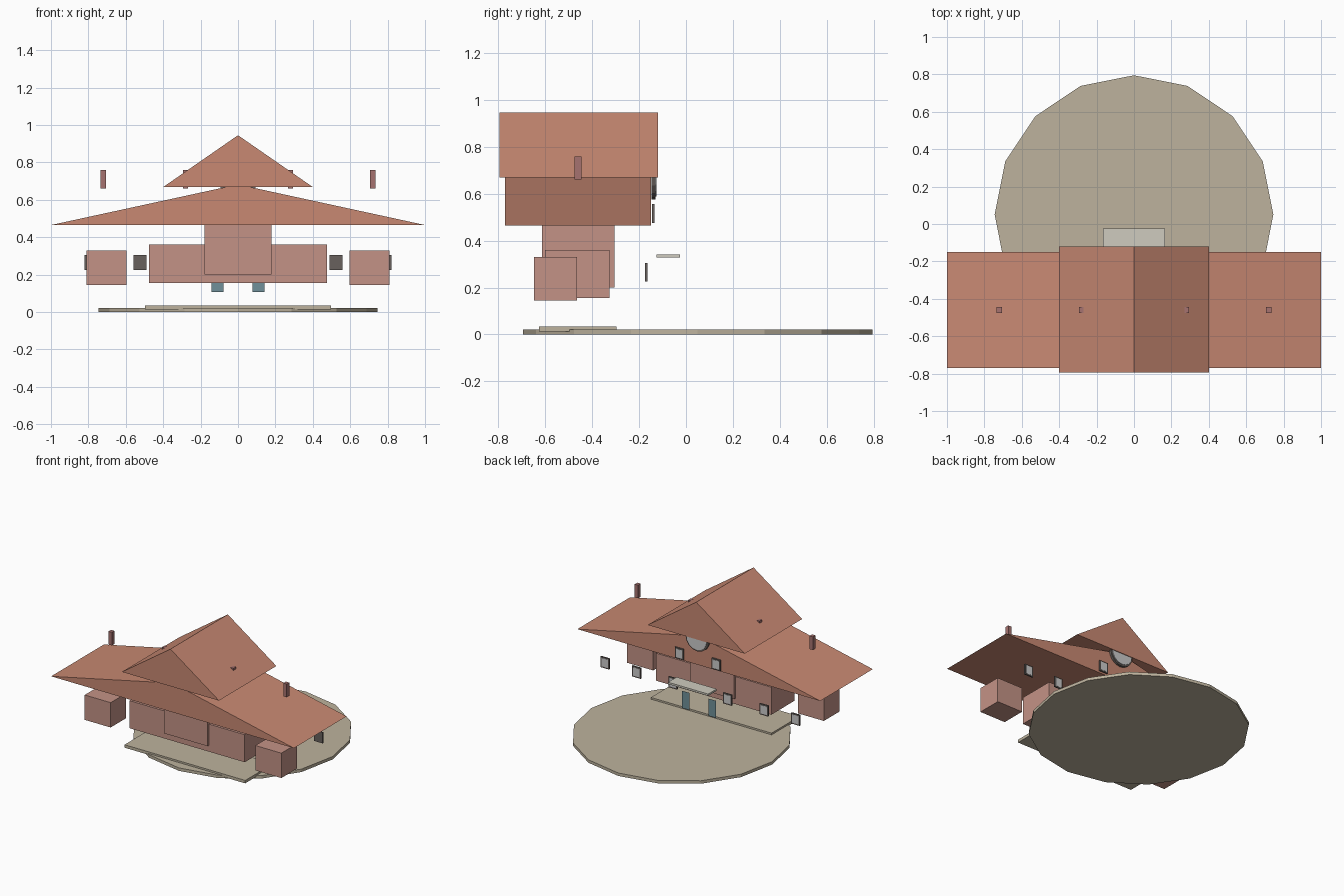
import bpy, bmesh, math

if "Cube" in bpy.data.objects:
    bpy.data.objects.remove(bpy.data.objects["Cube"])


def mat(name, rgb):
    m = bpy.data.materials.new(name)
    m.diffuse_color = (*rgb, 1)
    m.use_nodes = True
    m.node_tree.nodes["Principled BSDF"].inputs["Base Color"].default_value = m.diffuse_color
    return m


ROOF = mat("roof_tile", (0.58, 0.25, 0.17))
WALL = mat("wall_brick", (0.55, 0.29, 0.24))
CHIM = mat("chimney_brick", (0.38, 0.17, 0.16))
TAN = mat("paving", (0.51, 0.45, 0.34))
STONE = mat("stone", (0.62, 0.60, 0.52))
TEAL = mat("door_paint", (0.16, 0.28, 0.32))
FRAME = mat("frame", (0.14, 0.12, 0.11))
GLASS = mat("glass", (0.55, 0.58, 0.56))


def mesh_object(name, verts, faces, m):
    me = bpy.data.meshes.new(name)
    me.from_pydata(verts, [], faces)
    bm = bmesh.new()
    bm.from_mesh(me)
    bmesh.ops.recalc_face_normals(bm, faces=bm.faces)
    bm.to_mesh(me)
    bm.free()
    me.materials.append(m)
    ob = bpy.data.objects.new(name, me)
    bpy.context.collection.objects.link(ob)
    return ob


def extrude_y(name, profile, y0, y1, m):
    """Prism from an (x, z) outline running along y."""
    n = len(profile)
    verts = [(x, y, z) for y in (y0, y1) for x, z in profile]
    faces = [tuple(range(n)), tuple(range(n, 2 * n))]
    faces += [(i, (i + 1) % n, n + (i + 1) % n, n + i) for i in range(n)]
    return mesh_object(name, verts, faces, m)


def box(name, x, y, z, m):
    return extrude_y(name, [(x[0], z[0]), (x[1], z[0]), (x[1], z[1]), (x[0], z[1])], *y, m)


def gable(name, half, y0, y1, z0, z1, m):
    return extrude_y(name, [(-half, z0), (half, z0), (0, z1)], y0, y1, m)


def ring(r, n, cz):
    return [(r * math.sin(2 * math.pi * i / n), cz + r * math.cos(2 * math.pi * i / n))
            for i in range(n)]


def window(x, y, z):
    box("window_frame", (x - .035, x + .035), (y - .005, y + .005), (z - .04, z + .04), FRAME)
    box("window_glass", (x - .026, x + .026), (y - .003, y + .006), (z - .031, z + .031), GLASS)


# round forecourt, built as a 16-sided slab
court = extrude_y("forecourt", ring(0.745, 16, 0), -0.011, 0.011, TAN)
for v in court.data.vertices:
    x, y, z = v.co
    v.co = (x, z + 0.05, 0.011 - y)
court.data.flip_normals() if court.data.polygons[0].normal.z * court.data.vertices[0].co.z < 0 else None

# terrace and walls
box("terrace", (-.497, .497), (-.625, -.297), (.013, .035), TAN)
box("main_body", (-.475, .475), (-.6, -.325), (.155, .36), WALL)
box("centre_bay", (-.18, .18), (-.613, -.305), (.2, .47), WALL)

# roofs
gable("main_roof", 1.0, -.77, -.15, .465, .682, ROOF)
gable("cross_roof", 0.4, -.795, -.12, .668, .945, ROOF)

# paired wings, chimneys, doors and windows
for s in (-1, 1):
    box("side_wing", (s * .703 - .107, s * .703 + .107), (-.647, -.465), (.145, .33), WALL)
    for cx in (.28, .72):
        box("chimney", (s * cx - .014, s * cx + .014), (-.475, -.445), (.66, .758), CHIM)
    # thin door panel
    mesh_object("door", [(s * .11 + dx, -.153, z) for dx, z in
                         ((-.032, .107), (.032, .107), (.032, .235), (-.032, .235))],
                [(3, 2, 1, 0)], TEAL)
    for wx in (.225, .525, .785):
        window(s * wx, -.17, .265)
    window(s * .152, -.14, .515)

# porch canopy and round gable window
box("porch_canopy", (-.165, .165), (-.125, -.025), (.327, .341), STONE)
extrude_y("round_window_frame", ring(.095, 16, .67), -.147, -.13, FRAME)
extrude_y("round_window_glass", ring(.083, 16, .67), -.145, -.125, GLASS)
